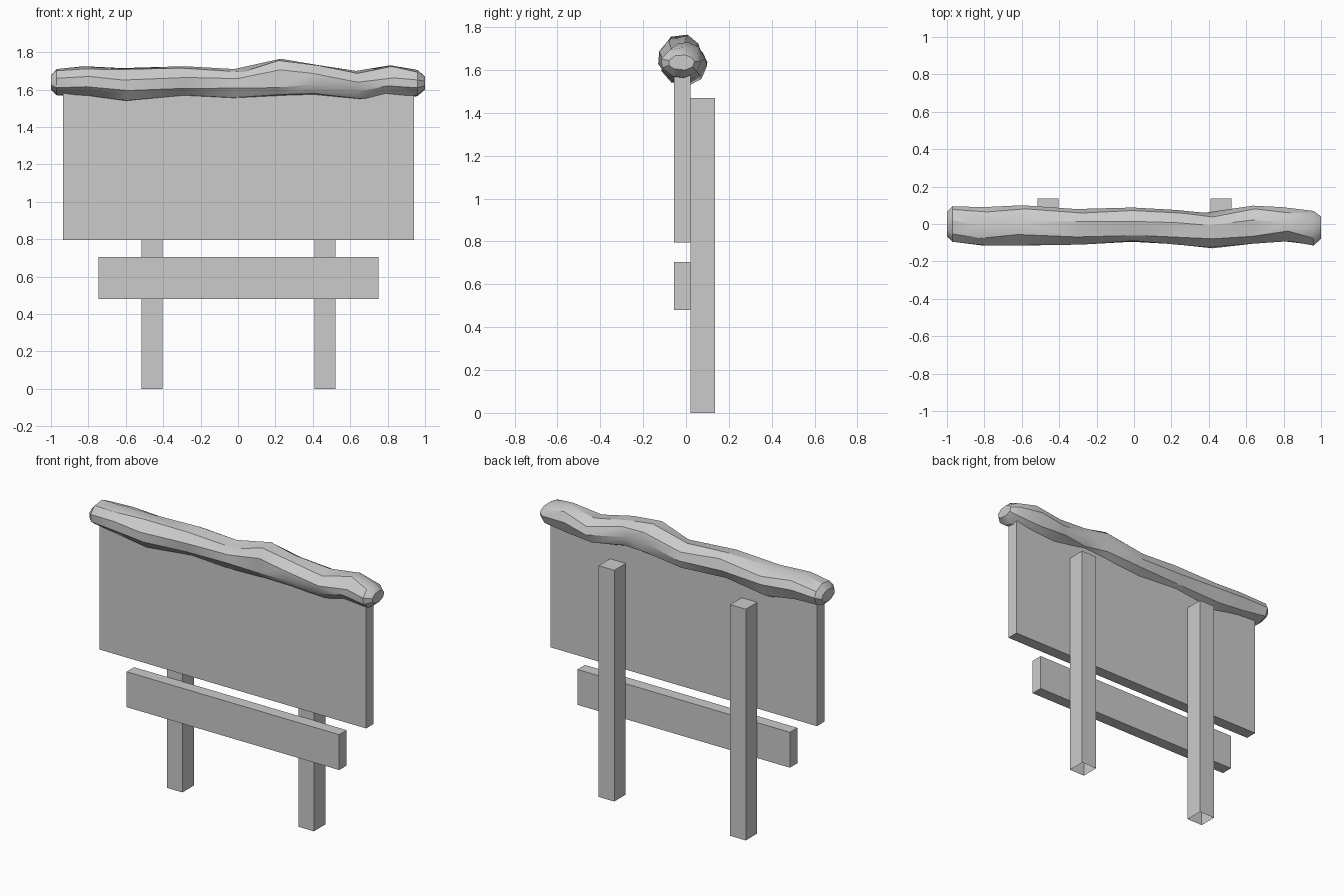
import bpy, bmesh, math, random

random.seed(4)
if "Cube" in bpy.data.objects:
    bpy.data.objects.remove(bpy.data.objects["Cube"], do_unlink=True)

# Single plain grey material
GREY = (0.6, 0.6, 0.6, 1)
mat = bpy.data.materials.new("plain grey")
mat.use_nodes = True
mat.diffuse_color = GREY
mat.node_tree.nodes["Principled BSDF"].inputs["Base Color"].default_value = GREY


def make_object(name, bm):
    bmesh.ops.recalc_face_normals(bm, faces=bm.faces)
    mesh = bpy.data.meshes.new(name)
    bm.to_mesh(mesh)
    bm.free()
    mesh.materials.append(mat)
    obj = bpy.data.objects.new(name, mesh)
    bpy.context.collection.objects.link(obj)
    return obj


def box(name, x, y, z, open_bottom=False):
    bm = bmesh.new()
    bmesh.ops.create_cube(bm, size=1)
    for v in bm.verts:
        v.co = [lo + (hi - lo) * (c + 0.5) for c, (lo, hi) in zip(v.co, (x, y, z))]
    obj_faces = [f for f in bm.faces if f.calc_center_median().z < z[0] + 0.001]
    bm.normal_update()
    if open_bottom:
        bmesh.ops.delete(bm, geom=obj_faces, context='FACES_ONLY')
    return make_object(name, bm)


# Sign boards and the posts behind them
box("sign_panel", (-0.935, 0.94), (-0.055, 0.02), (0.795, 1.62))
box("lower_plank", (-0.745, 0.75), (-0.055, 0.02), (0.48, 0.705))
for name, x in (("right_post", -0.46), ("left_post", 0.465)):
    box(name, (x - 0.055, x + 0.055), (0.02, 0.135), (0, 1.47), open_bottom=True)

# Rough log: x, back and front limits, bottom and top limits of each ring
RINGS = [
    (-1.0, -0.065, 0.065, 1.60, 1.675),
    (-0.97, -0.095, 0.095, 1.57, 1.71),
    (-0.80, -0.115, 0.09, 1.56, 1.725),
    (-0.60, -0.115, 0.10, 1.53, 1.715),
    (-0.30, -0.11, 0.08, 1.565, 1.725),
    (0.0, -0.095, 0.088, 1.54, 1.71),
    (0.23, -0.11, 0.075, 1.555, 1.765),
    (0.40, -0.13, 0.06, 1.567, 1.735),
    (0.63, -0.105, 0.098, 1.54, 1.70),
    (0.81, -0.092, 0.09, 1.555, 1.73),
    (0.96, -0.115, 0.07, 1.565, 1.705),
    (1.0, -0.08, 0.04, 1.60, 1.67),
]
SIDES = 9
bm = bmesh.new()
loops = []
for i, (x, y0, y1, z0, z1) in enumerate(RINGS):
    pts = []
    for k in range(SIDES):
        a = math.tau * k / SIDES + random.uniform(-0.14, 0.14)
        pts.append((math.cos(a), math.sin(a)))
    ys, zs = [p[0] for p in pts], [p[1] for p in pts]
    fit = lambda v, vs, lo, hi: lo + (hi - lo) * (v - min(vs)) / (max(vs) - min(vs))
    shift = 0.025 if 1 < i < len(RINGS) - 2 else 0
    loops.append([bm.verts.new((x + random.uniform(-shift, shift),
                                fit(p, ys, y0, y1), fit(q, zs, z0, z1)))
                  for p, q in pts])
for a, b in zip(loops, loops[1:]):
    for k in range(SIDES):
        n = (k + 1) % SIDES
        bm.faces.new((a[k], a[n], b[n], b[k]))
bm.faces.new(loops[0])
bm.faces.new(loops[-1])
bmesh.ops.triangulate(bm, faces=bm.faces)
log = make_object("top_log", bm)

# Soft shading that keeps the hewn ridges crisp
bpy.ops.object.select_all(action='DESELECT')
log.select_set(True)
bpy.context.view_layer.objects.active = log
bpy.ops.object.shade_smooth_by_angle(angle=math.radians(30))
